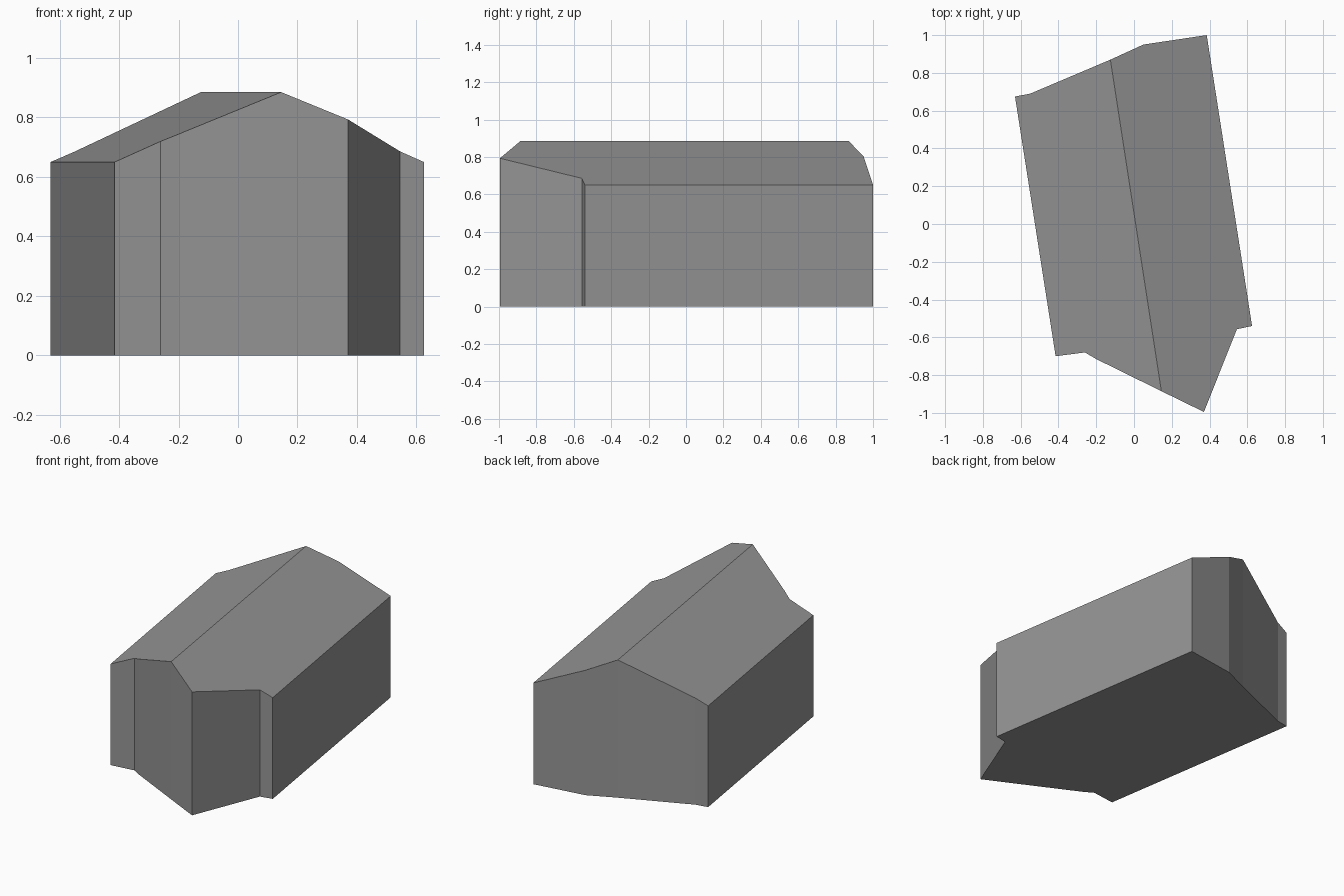
import bpy
import bmesh
from mathutils import Vector

cube = bpy.data.objects.get("Cube")
if cube:
    bpy.data.objects.remove(cube, do_unlink=True)

EAVE, RIDGE, HALF_SPAN = 0.65, 0.885, 0.525

# Ridge ends, and the outline on each side of them
ridge_front, ridge_back = (0.145, -0.885), (-0.125, 0.87)
right_side = [(-0.55, 0.69), (-0.63, 0.675), (-0.415, -0.70), (-0.26, -0.68), (-0.20, -0.715)]
left_side = [(0.37, -0.995), (0.545, -0.557), (0.625, -0.54), (0.385, 1.0), (0.05, 0.95)]
outline = [ridge_front] + left_side + [ridge_back] + right_side
back_index = 1 + len(left_side)

ridge_dir = (Vector(ridge_back) - Vector(ridge_front)).normalized()


def roof_height(point):
    """Roof falls evenly away from the ridge line."""
    offset = Vector(point) - Vector(ridge_front)
    distance = abs(offset.x * ridge_dir.y - offset.y * ridge_dir.x)
    return max(EAVE, RIDGE - (RIDGE - EAVE) * distance / HALF_SPAN)


# Walls, floor and two roof slopes as one closed shell
bm = bmesh.new()
base = [bm.verts.new((x, y, 0)) for x, y in outline]
top = [bm.verts.new((x, y, roof_height((x, y)))) for x, y in outline]
count = len(outline)
for i in range(count):
    j = (i + 1) % count
    bm.faces.new((base[i], base[j], top[j], top[i]))
bm.faces.new(base[::-1])
bm.faces.new(top[:back_index + 1])
bm.faces.new(top[back_index:] + top[:1])
bmesh.ops.recalc_face_normals(bm, faces=bm.faces)

mesh = bpy.data.meshes.new("gabled_building")
bm.to_mesh(mesh)
bm.free()
building = bpy.data.objects.new("gabled_building", mesh)
bpy.context.collection.objects.link(building)

# Plain grey finish
grey = bpy.data.materials.new("plain_grey")
grey.use_nodes = True
colour = (0.3, 0.3, 0.3, 1)
grey.diffuse_color = colour
grey.node_tree.nodes["Principled BSDF"].inputs["Base Color"].default_value = colour
mesh.materials.append(grey)
